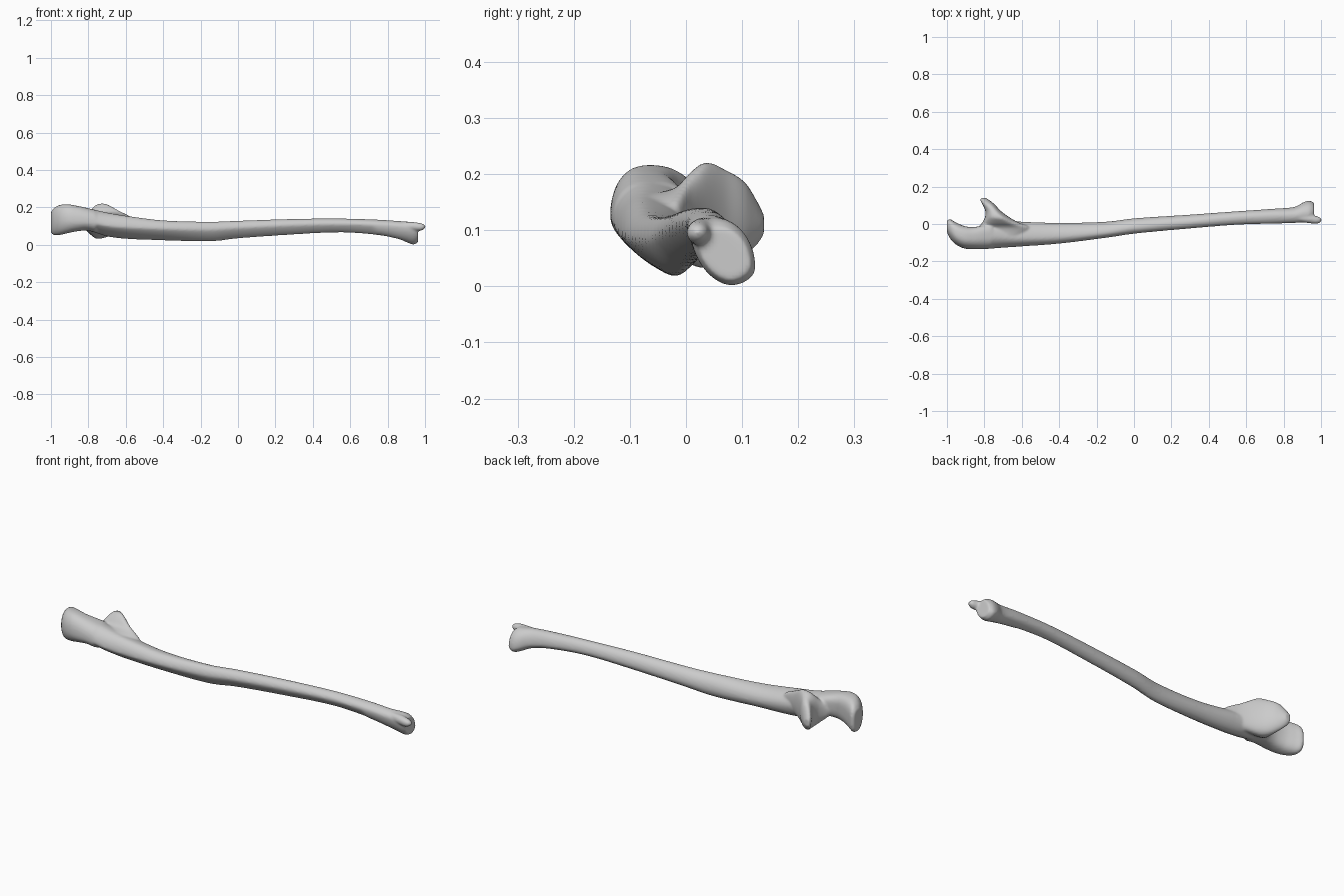
import bpy, bmesh, math

if "Cube" in bpy.data.objects:
    bpy.data.objects.remove(bpy.data.objects["Cube"])

N = 9      # points per quarter of a cross-section
STEPS = 6  # loft steps between key sections


def catmull(p0, p1, p2, p3, t):
    # Non-overshooting cubic between two key sections (uneven spacing safe)
    out = []
    h = p2[0] - p1[0]
    for a, b, c, d in zip(p0, p1, p2, p3):
        m1 = (c - a) / ((p2[0] - p0[0]) or 1) * h
        m2 = (d - b) / ((p3[0] - p1[0]) or 1) * h
        out.append((2*t**3 - 3*t*t + 1)*b + (t**3 - 2*t*t + t)*m1
                   + (3*t*t - 2*t**3)*c + (t**3 - t*t)*m2)
    out[0] = p1[0] + h * t
    return out


def ring(sec, exps):
    # Four extreme points joined by superellipse quarters
    _, a0, a1, b0, b1, f, g = sec
    A, B = a1 - a0, b1 - b0
    left, right = b0 + f*B, b0 + (1 - f)*B
    low, top = a0 + g*A, a0 + (1 - g)*A
    quarters = [((a1, right), (top, b1)), ((top, b1), (a0, left)),
                ((a0, left), (low, b0)), ((low, b0), (a1, right))]
    pts = []
    for q, (s, e) in enumerate(quarters):
        k = 2 / exps[q]
        # corner of the box that encloses this quarter
        cx, cy = (e[0], s[1]) if q % 2 == 0 else (s[0], e[1])
        for i in range(N):
            t = i / N * math.pi / 2
            u, v = math.cos(t)**k, math.sin(t)**k
            pts.append((cx + u*(s[0] - cx) + v*(e[0] - cx),
                        cy + u*(s[1] - cy) + v*(e[1] - cy)))
    return pts


def loft(bm, keys, exps, place):
    rows = []
    for i in range(len(keys) - 1):
        p0, p3 = keys[max(i - 1, 0)], keys[min(i + 2, len(keys) - 1)]
        for s in range(STEPS):
            rows.append(catmull(p0, keys[i], keys[i + 1], p3, s / STEPS))
    rows.append(keys[-1])
    rings = [[bm.verts.new(place(r[0], a, b)) for a, b in ring(r, exps(r[0]))] for r in rows]
    n = len(rings[0])
    for r, s in zip(rings, rings[1:]):
        for i in range(n):
            bm.faces.new((r[i], r[(i+1) % n], s[(i+1) % n], s[i]))
    bm.faces.new(rings[0])
    bm.faces.new(rings[-1])


bm = bmesh.new()
along_x = lambda t, a, b: (t, a, b)
along_y = lambda t, a, b: (a, t, b)

# Shaft with the hooked upper end: x, y range, z range, skew of side and base points
body = [
    (-1.0, -.045, .018, .065, .175, .5, .5),
    (-.985, -.075, .026, .052, .195, .5, .5),
    (-.955, -.108, .010, .052, .212, .5, .5),
    (-.91, -.130, -.010, .062, .216, .45, .5),
    (-.86, -.135, -.017, .072, .208, .4, .5),
    (-.80, -.134, -.005, .075, .195, .4, .5),
    (-.70, -.127, .020, .045, .172, .45, .6),
    (-.60, -.120, .012, .032, .155, .5, .65),
    (-.40, -.105, .006, .024, .130, .58, .65),
    (-.15, -.074, .012, .018, .123, .6, .65),
    (.0, -.052, .030, .034, .128, .6, .6),
    (.3, -.024, .050, .055, .138, .6, .55),
    (.55, -.004, .068, .066, .140, .6, .5),
    (.75, .002, .082, .052, .134, .65, .5),
    (.86, .006, .092, .030, .127, .7, .55),
    (.91, .008, .118, .010, .123, .74, .6),
    (.94, .012, .124, .001, .119, .74, .62),
    (.962, .022, .114, .012, .105, .72, .62),
]


def body_exps(x):
    if x < -.76:
        return (2.8, 2.2, 2.0, 2.8)
    return (2.0, 1.9, 1.35 if x < .75 else 1.8, 1.8)


loft(bm, body, body_exps, along_x)

# Beak below the joint notch: y, x range, z range, skew
beak = [
    (-.08, -.82, -.60, .085, .165, .5, .5),
    (-.02, -.83, -.55, .055, .175, .5, .45),
    (.01, -.81, -.62, .038, .205, .5, .4),
    (.035, -.797, -.665, .032, .221, .5, .4),
    (.07, -.795, -.712, .038, .208, .5, .4),
    (.105, -.810, -.745, .055, .186, .5, .4),
    (.125, -.821, -.770, .072, .155, .5, .4),
    (.139, -.820, -.790, .092, .128, .5, .5),
]
loft(bm, beak, lambda y: (2.0, 2.4, 2.4, 2.0), along_y)

# Small pointed process at the lower end
tip = [
    (.88, .012, .055, .075, .123, .5, .5),
    (.94, .004, .050, .075, .121, .5, .5),
    (.975, .001, .042, .075, .116, .5, .5),
    (.993, .006, .036, .082, .110, .5, .5),
    (1.002, .014, .028, .090, .102, .5, .5),
]
loft(bm, tip, lambda x: (2, 2, 2, 2), along_x)

bmesh.ops.recalc_face_normals(bm, faces=bm.faces[:])
mesh = bpy.data.meshes.new("forearm_bone")
bm.to_mesh(mesh)
bm.free()
bone = bpy.data.objects.new("forearm_bone", mesh)
bpy.context.collection.objects.link(bone)

# Fuse the parts into one skin and soften the joins
fuse = bone.modifiers.new("fuse", 'REMESH')
fuse.mode = 'VOXEL'
fuse.voxel_size = .006
fuse.use_smooth_shade = True
soft = bone.modifiers.new("soften", 'SMOOTH')
soft.factor = .5
soft.iterations = 4
